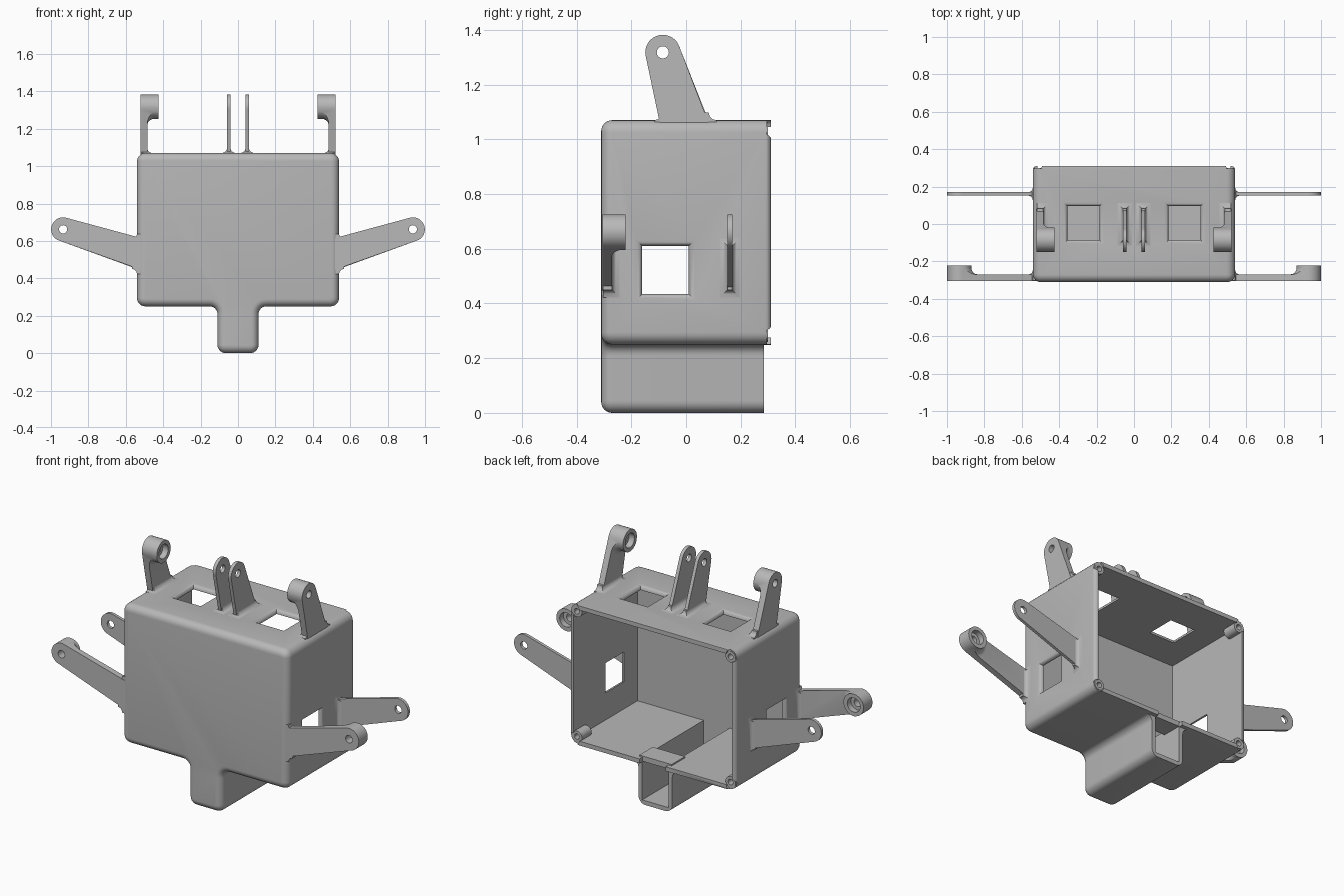
import bpy, bmesh, math
from mathutils import Matrix, Vector
from mathutils.geometry import convex_hull_2d

if "Cube" in bpy.data.objects:
    bpy.data.objects.remove(bpy.data.objects["Cube"], do_unlink=True)

grey = bpy.data.materials.new("plain_grey")
grey.use_nodes = True
colour = (0.48, 0.48, 0.48, 1)
grey.diffuse_color = colour
grey.node_tree.nodes["Principled BSDF"].inputs["Base Color"].default_value = colour

X, Y, Z = Vector((1, 0, 0)), Vector((0, 1, 0)), Vector((0, 0, 1))


def frame(u, v, w, origin, side=1):
    """Local axes u, v, w placed at origin, mirrored in x when side is -1."""
    m = Matrix((u, v, w)).transposed().to_4x4()
    m.translation = origin
    return Matrix.Diagonal((side, 1, 1, 1)) @ m


def loft(name, rings, matrix=Matrix()):
    """Closed solid through rings of equal point count."""
    bm = bmesh.new()
    rows = [[bm.verts.new(matrix @ Vector(p)) for p in ring] for ring in rings]
    n = len(rows[0])
    for a, b in zip(rows, rows[1:]):
        for i in range(n):
            j = (i + 1) % n
            bm.faces.new((a[i], a[j], b[j], b[i]))
    bm.faces.new(rows[0])
    bm.faces.new(rows[-1])
    bmesh.ops.recalc_face_normals(bm, faces=bm.faces)
    mesh = bpy.data.meshes.new(name)
    bm.to_mesh(mesh)
    bm.free()
    mesh.materials.append(grey)
    ob = bpy.data.objects.new(name, mesh)
    bpy.context.scene.collection.objects.link(ob)
    return ob


def combine(ob, operation, *others):
    """Apply boolean operations and discard the helper solids."""
    for other in others:
        other.hide_render = True
        mod = ob.modifiers.new("bool", "BOOLEAN")
        mod.operation, mod.object, mod.solver = operation, other, "EXACT"
        bpy.context.view_layer.update()
        graph = bpy.context.evaluated_depsgraph_get()
        mesh = bpy.data.meshes.new_from_object(ob.evaluated_get(graph))
        ob.modifiers.clear()
        ob.data = mesh
        bpy.data.objects.remove(other, do_unlink=True)
    return ob


def rect(u, v0, v1, w0, w1):
    return [(u, v0, w0), (u, v1, w0), (u, v1, w1), (u, v0, w1)]


def box(name, u0, u1, *sides, matrix=Matrix()):
    return loft(name, [rect(u0, *sides), rect(u1, *sides)], matrix)


def circle(c, r, n=32):
    return [(c[0] + r * math.cos(2 * math.pi * i / n),
             c[1] + r * math.sin(2 * math.pi * i / n)) for i in range(n)]


def turned(name, centre, profile, matrix):
    """Round solid about local w, from (radius, w) pairs."""
    return loft(name, [[(*p, w) for p in circle(centre, r)] for r, w in profile], matrix)


def flare(h, r):
    return r - math.sqrt(max(0, r * r - (r - h) ** 2))


# Casing outline: wide body over a narrow foot, with rounded corners
def outline(y, d=0, side=0):
    w, leg, top, floor = 0.54 - d - side, 0.11 - d, 1.07 - d, 0.25 + d
    pts = [Vector(p) for p in ((w, top), (-w, top), (-w, floor), (-leg, floor),
                               (-leg, d), (leg, d), (leg, floor), (w, floor))]
    ring = []
    for i, p in enumerate(pts):
        r = 0.04 + d if i in (3, 6) else 0.045 - d
        a = (pts[i - 1] - p).normalized()
        b = (pts[(i + 1) % 8] - p).normalized()
        for k in range(7):
            t = k * math.pi / 12
            q = p + (a + b) * r - b * r * math.cos(t) - a * r * math.sin(t)
            ring.append((q.x, y, q.y))
    return ring


R = 0.04
steps = [i * math.pi / 12 for i in range(7)]
rings = [outline(-0.31 + R * (1 - math.cos(t)), R * (1 - math.sin(t))) for t in steps]
rings += [outline(0.29 + 0.02 * math.sin(t), 0, 0.02 * (1 - math.cos(t))) for t in steps]
casing = loft("casing", rings)
combine(casing, "DIFFERENCE",
        box("body_cavity", -0.515, 0.515, -0.285, 0.4, 0.275, 1.045),
        box("foot_cavity", -0.085, 0.085, -0.285, 0.4, 0.025, 0.4),
        box("foot_trim", -0.2, 0.2, 0.285, 0.4, -0.1, 0.249))


# Windows with rounded lips
def window(v0, v1, w0, w1, matrix, r=0.022):
    layers = [(0.03, r)] + [(-h, flare(h, r)) for h in (0, 0.002, 0.006, 0.012, r)] + [(-0.06, 0)]
    return loft("window_cutter", [rect(u, v0 - f, v1 + f, w0 - f, w1 + f)
                                  for u, f in layers], matrix)


for s in (1, -1):
    combine(casing, "DIFFERENCE",
            window(0.435, 0.61, -0.16, 0.01, frame(X, Z, Y, (0.54, 0, 0), s)),
            window(-0.085, 0.095, 0.185, 0.355, frame(Z, Y, X, (0, 0, 1.07), s)))

# Bridge across the open back of the foot
box("foot_bridge", -0.105, 0.105, 0.16, 0.284, 0.252, 0.283)

# Screw posts in the four back corners
for s in (1, -1):
    for z, inward, label in ((1.04, -1, "upper"), (0.28, 1, "lower")):
        m = frame(X, Z, Y, (0, 0, 0), s)
        combine(casing, "DIFFERENCE",
                turned("corner_cutter", (0.512, z), [(0.035, 0.297), (0.035, 0.35)], m))
        c = (0.5, z + 0.012 * inward)
        post = turned(label + "_screw_post", c, [(0.033, 0.21), (0.033, 0.3)], m)
        combine(post, "DIFFERENCE",
                turned("post_hole", c, [(0.016, 0.23), (0.016, 0.35)], m))


# Tapered arm with an eye; a boss deeper than the plate gets a counterbore
def arm(name, eye, v0, v1, t, matrix, boss=0):
    deep = -0.024 if boss else -0.015
    pts = [Vector(p) for p in circle(eye, 0.064, 48) + [(deep, v0), (deep, v1)]]
    hull = [pts[i] for i in convex_hull_2d(pts)]
    shape = loft("arm_outline", [[(p.x, p.y, w) for p in hull] for w in (-0.1, 0.3)], matrix)
    ob = box(name, -0.1, eye[0] + 0.1, eye[1] - 0.4, eye[1] + 0.4, 0, t, matrix=matrix)
    if boss:
        r = 0.035
        profile = [(0.066 + r, t / 2)]
        profile += [(0.066 + flare(h, r), t + h) for h in (0, 0.003, 0.008, 0.016, 0.025, r)]
        combine(ob, "UNION", turned("boss", eye, profile + [(0.066, boss)], matrix))
    combine(ob, "INTERSECT", shape)
    combine(ob, "DIFFERENCE", turned("eye_hole", eye, [(0.022, -0.1), (0.022, 0.3)], matrix))
    if boss:
        combine(ob, "DIFFERENCE",
                turned("counterbore", eye, [(0.042, boss - 0.035), (0.042, 0.3)], matrix))
    # Flared root where the arm meets the casing
    r = 0.028
    layers = [(deep, r)] + [(h, flare(h, r)) for h in (0, 0.003, 0.007, 0.013, 0.02, r)]
    loft(name + "_root", [rect(u, v0 - f + 0.005, v1 + f - 0.005,
                               0.002 if boss else -f, t + f - 0.001)
                          for u, f in layers], matrix)


for s, label in ((1, "left_"), (-1, "right_")):
    eye, base = (0.395, 0.662), (0.445, 0.615)
    arm(label + "front_arm", eye, *base, 0.035,
        frame(X, Z, Y, (0.54, -0.305, 0), s), 0.083)
    arm(label + "rear_arm", eye, *base, 0.018, frame(X, Z, Y, (0.54, 0.152, 0), s))
    eye, base = (0.248, -0.085), (-0.093, 0.088)
    arm(label + "top_outer_arm", eye, *base, 0.036,
        frame(Z, Y, -X, (0.521, 0, 1.07), s), 0.097)
    arm(label + "top_inner_arm", eye, *base, 0.02, frame(Z, Y, X, (0.04, 0, 1.07), s))

# Smooth the rounded surfaces and keep the edges sharp
for ob in bpy.context.scene.objects:
    if ob.type == "MESH":
        ob.select_set(True)
        bpy.context.view_layer.objects.active = ob
bpy.ops.object.shade_smooth_by_angle(angle=math.radians(32))
